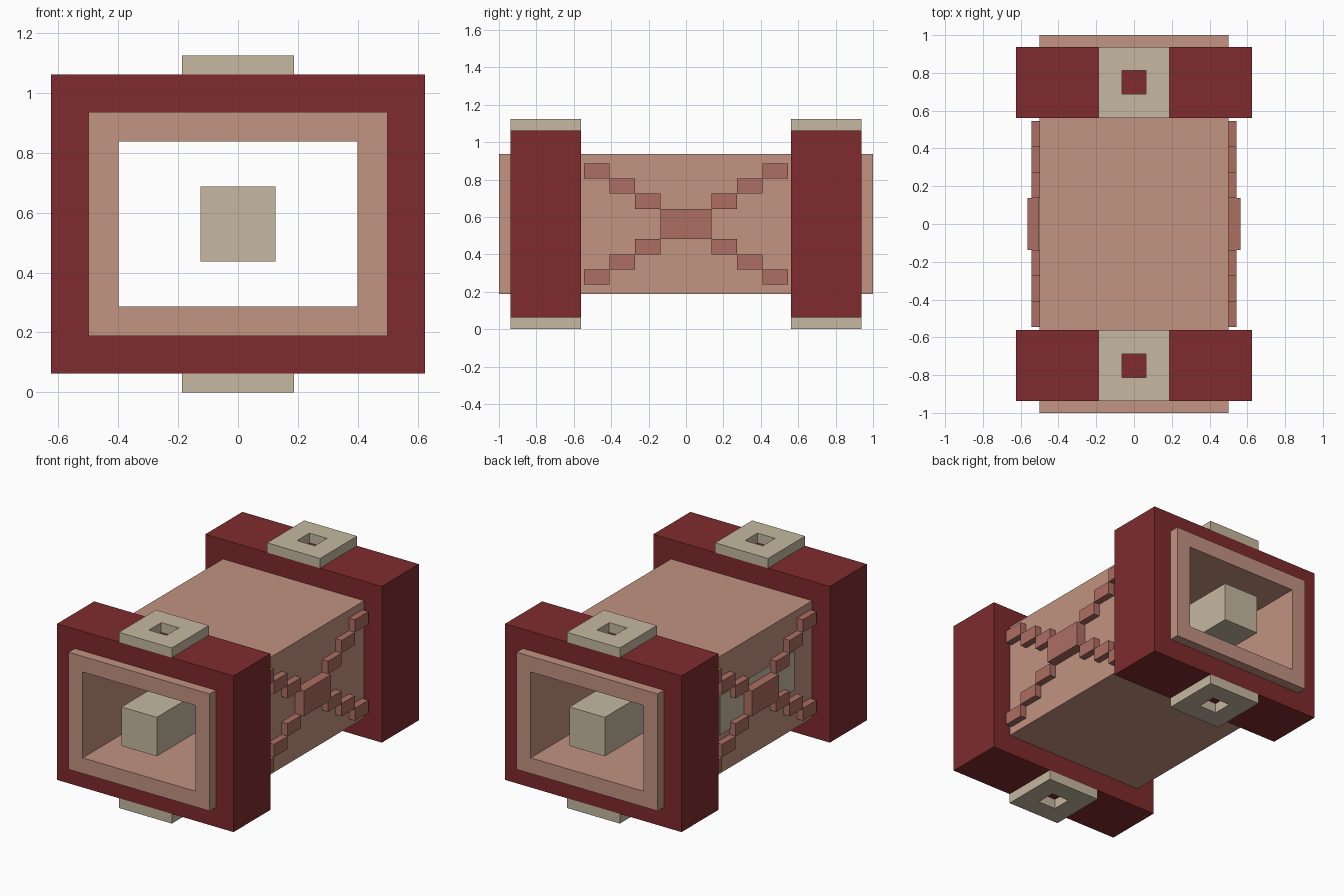
import bpy, bmesh
from mathutils import Vector

if "Cube" in bpy.data.objects:
    bpy.data.objects.remove(bpy.data.objects["Cube"])


def material(name, rgb):
    m = bpy.data.materials.new(name)
    m.diffuse_color = (*rgb, 1.0)
    m.use_nodes = True
    m.node_tree.nodes["Principled BSDF"].inputs["Base Color"].default_value = m.diffuse_color
    return m


RED = material("dark red", (0.212, 0.024, 0.027))
TAN = material("clay tan", (0.539, 0.292, 0.220))
BEIGE = material("pale beige", (0.558, 0.479, 0.356))
ROSE = material("dusty rose", (0.413, 0.156, 0.122))
MID = 0.5625  # height of the long axis


def finish(name, bm, mat):
    bmesh.ops.recalc_face_normals(bm, faces=bm.faces)
    mesh = bpy.data.meshes.new(name)
    bm.to_mesh(mesh)
    bm.free()
    mesh.materials.append(mat)
    ob = bpy.data.objects.new(name, mesh)
    bpy.context.collection.objects.link(ob)
    return ob


def add_box(bm, center, size):
    verts = bmesh.ops.create_cube(bm, size=1)["verts"]
    bmesh.ops.scale(bm, vec=Vector(size), verts=verts)
    bmesh.ops.translate(bm, vec=Vector(center), verts=verts)


def box(name, center, size, mat):
    bm = bmesh.new()
    add_box(bm, center, size)
    return finish(name, bm, mat)


def frame(name, center, outer, inner, depth, axis, mat):
    """Rectangular ring with a through hole along the y or z axis."""
    bm = bmesh.new()
    rings = []
    for (a, b) in (outer, inner):
        for d in (-depth / 2, depth / 2):
            ring = []
            for sa, sb in ((-1, -1), (1, -1), (1, 1), (-1, 1)):
                u, v = sa * a / 2, sb * b / 2
                p = (u, d, v) if axis == "y" else (u, v, d)
                ring.append(bm.verts.new(Vector(p) + Vector(center)))
            rings.append(ring)
    out0, out1, in0, in1 = rings
    for r, s in ((out0, out1), (in0, in1), (out0, in0), (out1, in1)):
        for i in range(4):
            j = (i + 1) % 4
            bm.faces.new((r[i], r[j], s[j], s[i]))
    return finish(name, bm, mat)


# Hollow body and the bar running through it
frame("body_tube", (0, 0, MID), (1.0, 0.75), (0.8, 0.55), 2.0, "y", TAN)
box("core_bar", (0, 0, MID), (0.25, 2.0, 0.25), BEIGE)

# End collars with pierced pads above and below
for end, y in (("front", -0.75), ("back", 0.75)):
    frame(end + "_collar", (0, y, MID), (1.25, 1.0), (1.0, 0.75), 0.375, "y", RED)
    for level, z in (("lower", 0.03125), ("upper", 1.09375)):
        frame(f"{end}_{level}_pad", (0, y, z), (0.375, 0.375), (0.125, 0.125),
              0.0625, "z", BEIGE)

# Stepped cross on each side wall, thicker at its centre
for side, sx in (("left", -1), ("right", 1)):
    bm = bmesh.new()
    for k in range(4):
        thick = 0.0625 if k == 0 else 0.043
        for sy in (-1, 1):
            for sz in (-1, 1):
                add_box(bm, (sx * (0.5 + thick / 2), sy * 0.1365 * (k + 0.5),
                             MID + sz * 0.081 * (k + 0.5)),
                        (thick, 0.1365, 0.081))
    finish(side + "_cross", bm, ROSE)

# Thin plate behind the left cross
box("left_plate", (-0.501, 0, MID), (0.008, 0.75, 0.25), BEIGE)
